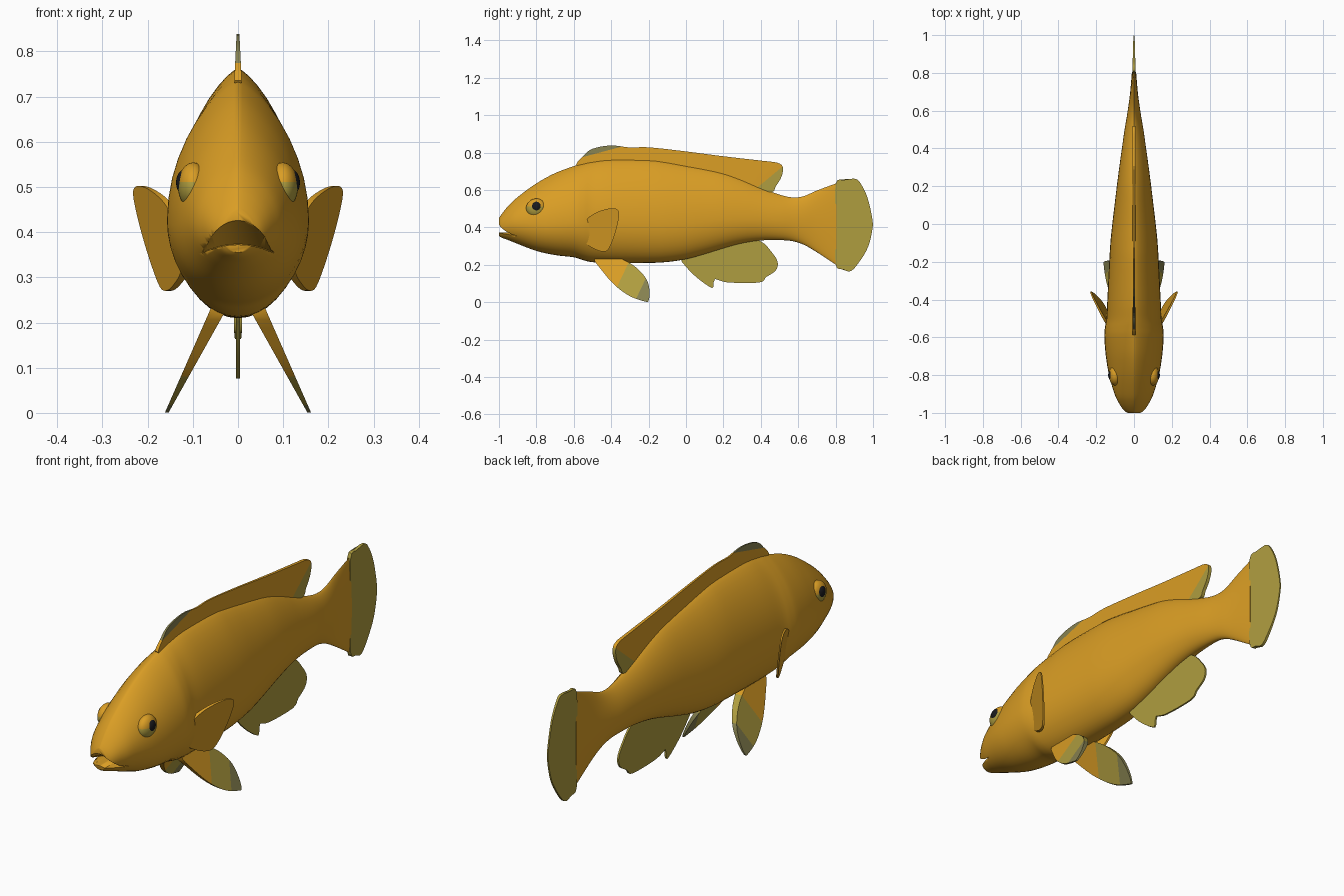
import bpy, bmesh, math
from mathutils import Vector

if "Cube" in bpy.data.objects:
    bpy.data.objects.remove(bpy.data.objects["Cube"])


def material(name, rgb):
    m = bpy.data.materials.new(name)
    m.diffuse_color = (*rgb, 1)
    m.use_nodes = True
    m.node_tree.nodes["Principled BSDF"].inputs["Base Color"].default_value = m.diffuse_color
    return m


ORANGE = material("golden orange", (0.70, 0.34, 0.018))
OLIVE = material("pale olive", (0.43, 0.34, 0.05))
GREY = material("grey olive", (0.24, 0.22, 0.08))
BLACK = material("eye black", (0.01, 0.01, 0.012))


def finish(bm, name, mats, angle=40):
    bmesh.ops.recalc_face_normals(bm, faces=bm.faces[:])
    me = bpy.data.meshes.new(name)
    bm.to_mesh(me)
    bm.free()
    for m in mats:
        me.materials.append(m)
    ob = bpy.data.objects.new(name, me)
    bpy.context.collection.objects.link(ob)
    smooth(ob, angle)
    return ob


def smooth(ob, angle):
    bpy.ops.object.select_all(action='DESELECT')
    ob.select_set(True)
    bpy.context.view_layer.objects.active = ob
    bpy.ops.object.shade_smooth_by_angle(angle=math.radians(angle))


def spline(pts, n, closed=False):
    """Catmull-Rom curve through points of any dimension."""
    out, k = [], len(pts)
    get = (lambda i: pts[i % k]) if closed else (lambda i: pts[max(0, min(k - 1, i))])
    for i in range(k if closed else k - 1):
        p = [get(i + j) for j in (-1, 0, 1, 2)]
        for s in range(n):
            t = s / n
            out.append([0.5 * (2 * b + (c - a) * t + (2 * a - 5 * b + 4 * c - d) * t * t
                               + (3 * b - a - 3 * c + d) * t ** 3) for a, b, c, d in zip(*p)])
    if not closed:
        out.append(list(pts[-1]))
    return out


def skin(bm, rings):
    """Join rings of points into a closed tube."""
    vs = [[bm.verts.new(p) for p in r] for r in rings]
    n = len(vs[0])
    for a, b in zip(vs, vs[1:]):
        for i in range(n):
            bm.faces.new((a[i], a[(i + 1) % n], b[(i + 1) % n], b[i]))
    bm.faces.new(vs[0])
    bm.faces.new(vs[-1])


# Body: stations of y, top z, bottom z, half width
stations = [
    (-1.0, .45, .355, .035), (-.985, .472, .345, .055), (-.95, .515, .332, .079),
    (-.9, .562, .312, .103), (-.8, .635, .274, .132), (-.7, .69, .252, .149),
    (-.6, .727, .24, .157), (-.55, .741, .225, .154), (-.5, .751, .214, .146),
    (-.4, .762, .21, .141), (-.2, .76, .21, .131), (-.1, .748, .215, .125),
    (0, .73, .23, .115), (.1, .712, .257, .103), (.2, .69, .288, .091),
    (.3, .655, .315, .078), (.4, .612, .33, .064), (.5, .575, .332, .05),
    (.57, .56, .326, .038), (.63, .567, .307, .029), (.7, .597, .267, .02),
    (.805, .636, .198, .011)]
rings = []
for y, zt, zb, w in spline(stations, 4):
    ends = max(0, (-.75 - y) / .25, (y - .3) / .5)
    zc = zb + (zt - zb) * (.38 + .1 * min(1, ends))
    ring = []
    for i in range(40):
        a = 2 * math.pi * i / 40
        c, s = math.cos(a), math.sin(a)
        p = 1.5 if s > 0 else 1.0
        x = w * math.copysign(abs(c) ** p, c)
        ring.append((x, y, zc + s * ((zt - zc) if s > 0 else (zc - zb))))
    rings.append(ring)
bm = bmesh.new()
skin(bm, rings)
body = finish(bm, "body", [ORANGE], 50)

# Mouth: arched wedge cut out of the head
rings = []
for i in range(19):
    x = -.088 + .176 * i / 18
    low = .372 - 3 * x * x
    high = max(.422 - 9 * x * x, low + .002)
    rings.append([(x, -1.06, high + .015), (x, -1.06, low), (x, -.9, low + .0005), (x, -.9, low + .0015),
                  (x, -.98, high)])
bm = bmesh.new()
skin(bm, rings)
cutter = finish(bm, "mouth_cutter", [ORANGE])
cutter.hide_render = True
mod = body.modifiers.new("mouth", 'BOOLEAN')
mod.operation, mod.object, mod.solver = 'DIFFERENCE', cutter, 'EXACT'
bpy.context.view_layer.objects.active = body
bpy.ops.object.modifier_move_to_index(modifier="mouth", index=0)
bpy.ops.object.modifier_apply(modifier="mouth")
bpy.data.objects.remove(cutter)


def fin(name, outline, mats, mid=lambda y, z: 0, half=lambda y, z: .004, bands=(), side=1):
    """Thin plate from a y-z outline; bands are (normal y, normal z, limit, material slot)."""
    bm = bmesh.new()
    pts = spline(outline, 4, True)
    layers = []
    for s in (-1, 1):
        layers.append([bm.verts.new((side * (mid(y, z) + s * half(y, z)), y, z)) for y, z in pts])
        bm.faces.new(layers[-1])
    n = len(pts)
    for i in range(n):
        j = (i + 1) % n
        bm.faces.new((layers[0][i], layers[0][j], layers[1][j], layers[1][i]))
    for ny, nz, d, slot in bands:
        no = Vector((0, ny, nz))
        bmesh.ops.bisect_plane(bm, geom=bm.verts[:] + bm.edges[:] + bm.faces[:],
                               plane_co=no * d / no.length_squared, plane_no=no)
    for f in bm.faces:
        c = f.calc_center_median()
        for ny, nz, d, slot in bands:
            if ny * c.y + nz * c.z > d:
                f.material_index = slot
    bmesh.ops.triangulate(bm, faces=[f for f in bm.faces if len(f.verts) > 4])
    return finish(bm, name, mats)


# Fins on the centre line
fin("dorsal_fin",
    [(-.58, .725), (-.55, .78), (-.5, .82), (-.4, .838), (-.3, .827), (-.2, .828), (0, .806),
     (.2, .78), (.4, .757), (.49, .745), (.518, .72), (.51, .67), (.48, .62), (.45, .588),
     (.3, .62), (0, .69), (-.4, .72)],
    [ORANGE, OLIVE, GREY], half=lambda y, z: max(.003, .008 - .05 * max(0, z - .74)),
    bands=[(.64, -.77, -.228, 1), (-.26, .965, .892, 2)])
fin("anal_fin",
    [(-.02, .235), (0, .19), (.06, .13), (.13, .08), (.147, .085), (.155, .124), (.22, .106),
     (.39, .105), (.43, .135), (.48, .17), (.49, .215), (.46, .265), (.40, .325), (.3, .34), (.1, .29)],
    [OLIVE])
fin("tail_fin",
    [(.8, .632), (.85, .652), (.9, .66), (.93, .64), (.97, .56), (.997, .44), (.995, .38),
     (.975, .3), (.94, .235), (.885, .168), (.84, .175), (.8, .203), (.8, .4)],
    [OLIVE], half=lambda y, z: .009 - .03 * (y - .8))

# Paired fins and eyes
for side, tag in ((1, "left"), (-1, "right")):
    fin("pectoral_fin_" + tag,
        [(-.54, .42), (-.5, .468), (-.43, .497), (-.375, .5), (-.358, .47), (-.375, .38),
         (-.41, .29), (-.44, .27), (-.49, .285), (-.54, .325)],
        [ORANGE], mid=lambda y, z: .138 + .48 * (y + .54) + .16 * (z - .46),
        half=lambda y, z: .009 - .03 * (y + .54), side=side)
    fin("pelvic_fin_" + tag,
        [(-.49, .235), (-.45, .17), (-.38, .09), (-.3, .032), (-.22, .004), (-.2, .008),
         (-.195, .06), (-.21, .12), (-.26, .18), (-.33, .225), (-.41, .255)],
        [ORANGE, OLIVE, GREY], mid=lambda y, z: .048 + .5 * (.22 - z),
        half=lambda y, z: .004 + .06 * z,
        bands=[(.9, -.43, -.367, 1), (.9, -.43, -.248, 2)], side=side)

    for part, mats, loc, size in (
            ("eye_", [ORANGE, OLIVE], (.099, -.8, .502), (.034, .055, .052)),
            ("pupil_", [BLACK], (.117, -.8, .51), (.02, .029, .029))):
        bm = bmesh.new()
        bmesh.ops.create_uvsphere(bm, u_segments=28, v_segments=18, radius=1)
        for v in bm.verts:
            v.co = Vector((side * (loc[0] + v.co.x * size[0]),
                           loc[1] + v.co.y * size[1], loc[2] + v.co.z * size[2]))
        if len(mats) > 1:
            for f in bm.faces:
                f.material_index = int(f.calc_center_median().z < .515)
        finish(bm, part + tag, mats, 60)
